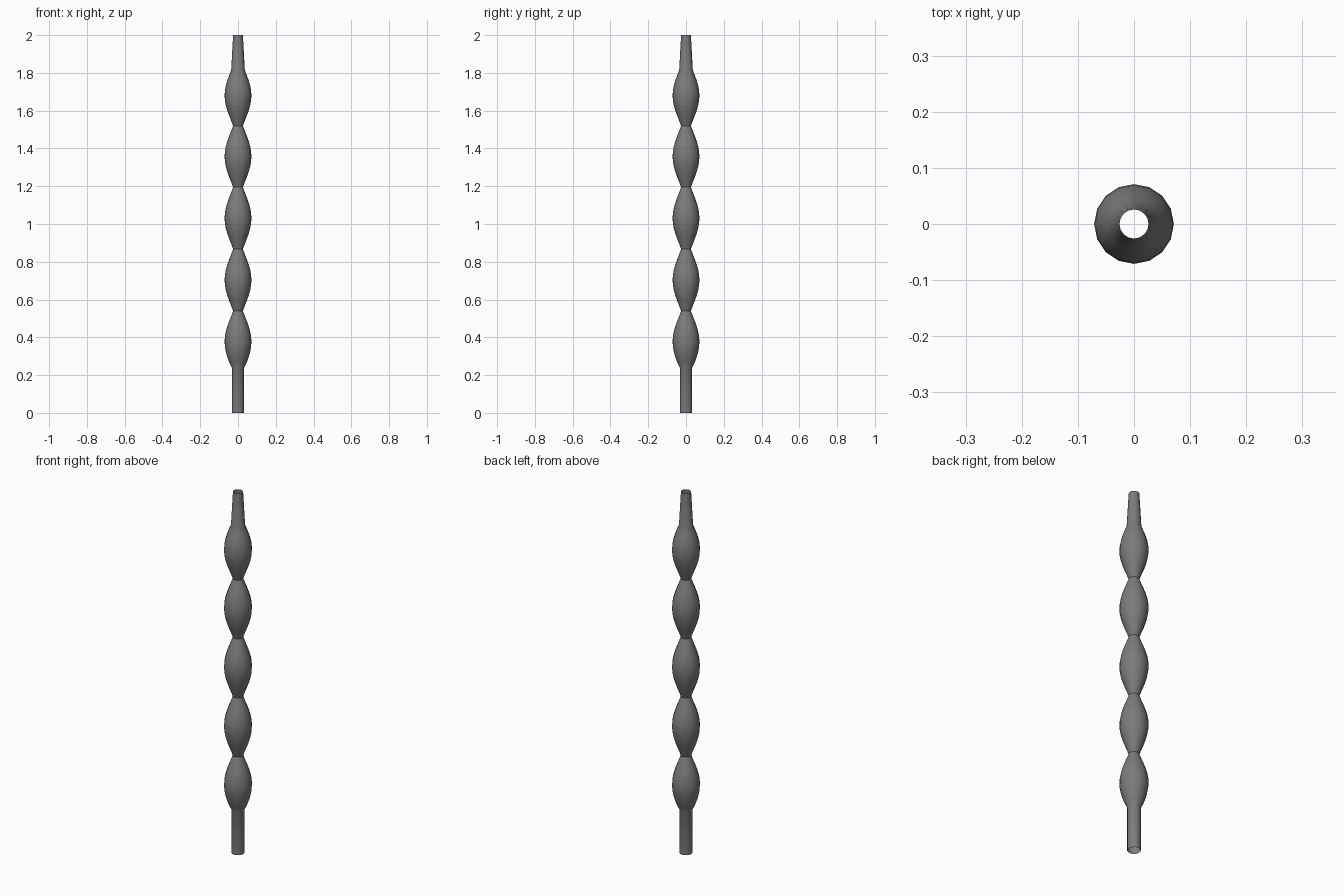
import bpy
import bmesh
import math

cube = bpy.data.objects.get("Cube")
if cube:
    bpy.data.objects.remove(cube, do_unlink=True)

SIDES = 16
NECK, BULGE = 0.026, 0.045

grey = bpy.data.materials.new("iron grey")
grey.use_nodes = True
colour = (0.2, 0.2, 0.2, 1)
grey.diffuse_color = colour
grey.node_tree.nodes["Principled BSDF"].inputs["Base Color"].default_value = colour

# Profile: straight stem, five bulbs between necks, tapered tip
necks = [0.215, 0.54, 0.867, 1.195, 1.52, 1.84]
profile = [(0.033, 0.0), (0.033, 0.24)]
for low, high in zip(necks, necks[1:]):
    for i in range(12):
        t = i / 12
        z = low + (high - low) * t
        if 0.245 < z < 1.81:
            profile.append((NECK + BULGE * math.sin(math.pi * t) ** 1.1, z))
profile += [(0.036, 1.815), (0.026, 2.0)]

# Open thin-walled tube made by joining rings along the profile
bm = bmesh.new()
rings = []
for radius, z in profile:
    angles = [math.tau * k / SIDES for k in range(SIDES)]
    rings.append([bm.verts.new((radius * math.cos(a), radius * math.sin(a), z)) for a in angles])
for lower, upper in zip(rings, rings[1:]):
    for k in range(SIDES):
        n = (k + 1) % SIDES
        bm.faces.new((lower[k], lower[n], upper[n], upper[k]))

mesh = bpy.data.meshes.new("beaded_tube")
bm.to_mesh(mesh)
bm.free()
mesh.materials.append(grey)
tube = bpy.data.objects.new("beaded_tube", mesh)
bpy.context.collection.objects.link(tube)

bpy.ops.object.select_all(action="DESELECT")
tube.select_set(True)
bpy.context.view_layer.objects.active = tube
bpy.ops.object.shade_smooth_by_angle(angle=math.radians(30))
